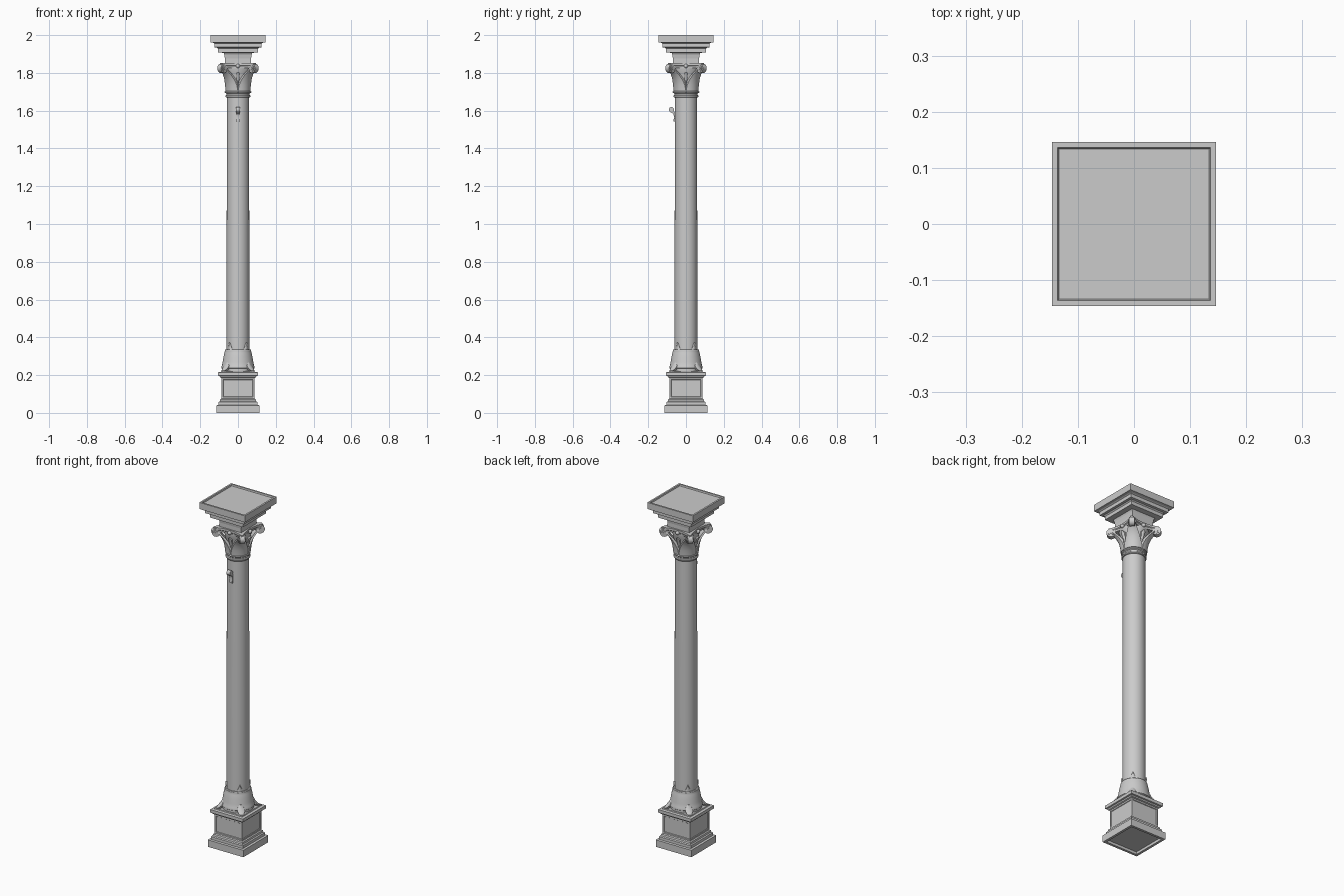
import bpy, bmesh
from math import sin, cos, pi, sqrt, radians
from mathutils import Matrix, Vector

if "Cube" in bpy.data.objects:
    bpy.data.objects.remove(bpy.data.objects["Cube"])


def finish(name, bm, smooth=True):
    bmesh.ops.remove_doubles(bm, verts=bm.verts, dist=1e-5)
    bmesh.ops.recalc_face_normals(bm, faces=bm.faces)
    me = bpy.data.meshes.new(name)
    bm.to_mesh(me)
    bm.free()
    ob = bpy.data.objects.new(name, me)
    bpy.context.collection.objects.link(ob)
    if smooth:
        bpy.ops.object.select_all(action='DESELECT')
        bpy.context.view_layer.objects.active = ob
        ob.select_set(True)
        bpy.ops.object.shade_smooth_by_angle(angle=radians(35))
    return ob


def skin(bm, rings, closed=True):
    """Join successive rings of points with quads."""
    vs = [[bm.verts.new(p) for p in r] for r in rings]
    n = len(vs[0])
    for a, b in zip(vs, vs[1:]):
        for i in range(n if closed else n - 1):
            j = (i + 1) % n
            bm.faces.new((a[i], a[j], b[j], b[i]))
    return vs


def lathe(name, profile, segs=64):
    """Turn (radius, z) points; segs=4 gives a square moulding with half-width = radius."""
    k, off = (sqrt(2), pi / 4) if segs == 4 else (1, 0)
    bm = bmesh.new()
    vs = skin(bm, [[(r * k * cos(off + 2 * pi * i / segs), r * k * sin(off + 2 * pi * i / segs), z)
                    for i in range(segs)] for r, z in profile])
    bm.faces.new(vs[0])
    bm.faces.new(vs[-1])
    return finish(name, bm, segs != 4)


def leaf(bm, path, angle, thick):
    """Curved leaf wrapped round the axis: path rows are (radius, z, half-width)."""
    rings = []
    for r, z, w in path:
        row = []
        for side in (1, -1):
            for i in range(9):
                t = (i / 4 - 1) * side
                a = w * t
                rr = r + (0.004 * (1 - t * t) if side > 0 else -thick)
                d = sqrt(max(rr * rr - a * a * 0.9, 0.0))
                row.append(Matrix.Rotation(angle, 3, 'Z') @ Vector((d, a, z)))
        rings.append(row)
    vs = skin(bm, rings)
    bm.faces.new(vs[0])
    bm.faces.new(vs[-1])


diagonals = [pi / 4 + k * pi / 2 for k in range(4)]
fronts = [k * pi / 2 for k in range(4)]

# Square pedestal, hollow underneath
pedestal = lathe("pedestal", [
    (0.1, 0.015), (0.1, 0), (0.114, 0), (0.114, 0.04), (0.102, 0.042), (0.102, 0.058),
    (0.096, 0.062), (0.094, 0.072), (0.088, 0.076), (0.088, 0.185), (0.095, 0.188),
    (0.097, 0.195), (0.105, 0.197), (0.105, 0.215), (0.09, 0.217), (0.088, 0.222)], 4)

# Sunk panels on the four pedestal sides
bm = bmesh.new()
bm.from_mesh(pedestal.data)
sides = [f for f in bm.faces if abs(f.normal.z) < 0.01 and abs(f.calc_center_median().z - 0.1305) < 0.004]
bmesh.ops.inset_individual(bm, faces=sides, thickness=0.012, depth=0)
bmesh.ops.inset_individual(bm, faces=sides, thickness=0.003, depth=-0.003)
bm.to_mesh(pedestal.data)
bm.free()

# Flared round base
lathe("shaft_base", [
    (0.084, 0.218), (0.084, 0.234), (0.088, 0.237), (0.088, 0.243), (0.085, 0.25), (0.081, 0.27),
    (0.077, 0.295), (0.072, 0.318), (0.07, 0.325), (0.07, 0.331), (0.067, 0.335), (0.05, 0.336)])

# Shaft
lathe("shaft", [(0.06, 0.32), (0.06, 0.9), (0.058, 1.675)])

# Leaf tips rising from the base, and spurs on the pedestal corners
bm = bmesh.new()
for a in diagonals:
    leaf(bm, [(0.062, 0.325, 0.02), (0.061, 0.345, 0.012), (0.062, 0.36, 0.006),
              (0.064, 0.372, 0.001)], a, 0.006)
    leaf(bm, [(0.113, 0.215, 0.004), (0.112, 0.224, 0.012), (0.1, 0.236, 0.02),
              (0.088, 0.25, 0.018), (0.08, 0.268, 0.006)], a, 0.02)
finish("base_leaves", bm)

# Capital neck rings and bell
lathe("capital_bell", [
    (0.05, 1.668), (0.062, 1.669), (0.065, 1.673), (0.065, 1.679), (0.061, 1.683), (0.061, 1.69),
    (0.066, 1.694), (0.067, 1.699), (0.064, 1.704), (0.06, 1.706), (0.06, 1.74), (0.063, 1.77),
    (0.069, 1.80), (0.076, 1.82), (0.076, 1.83)])

# Broad corner leaves
bm = bmesh.new()
for a in diagonals:
    leaf(bm, [(0.064, 1.704, 0.046), (0.067, 1.735, 0.044), (0.074, 1.765, 0.037),
              (0.086, 1.79, 0.029), (0.101, 1.81, 0.022), (0.118, 1.828, 0.017)], a, 0.012)
finish("capital_leaves", bm)

# Corner scrolls with raised eyes
bm = bmesh.new()
for a in diagonals:
    turn = Matrix.Rotation(a, 4, 'Z') @ Matrix.Translation((0.117, 0, 1.824)) @ Matrix.Rotation(pi / 2, 4, 'X')
    for r, w in ((0.024, 0.028), (0.016, 0.034), (0.008, 0.04)):
        bmesh.ops.create_cone(bm, cap_ends=True, segments=28, radius1=r, radius2=r, depth=w, matrix=turn)
finish("capital_scrolls", bm)

# Fine stems and buds on the middle of each capital face
bm = bmesh.new()
for a in fronts:
    leaf(bm, [(0.063, 1.73, 0.002), (0.066, 1.755, 0.005), (0.071, 1.78, 0.01),
              (0.078, 1.797, 0.012), (0.083, 1.806, 0.004)], a, 0.01)
    for r, z, s in ((0.066, 1.699, 0.005), (0.078, 1.836, 0.011)):
        bmesh.ops.create_uvsphere(bm, u_segments=16, v_segments=10, radius=s,
                                  matrix=Matrix.Rotation(a, 4, 'Z') @ Matrix.Translation((r, 0, z)))
finish("capital_buds", bm)

# Concave-sided abacus
bm = bmesh.new()
rings = []
for scale, z in ((0.92, 1.826), (0.94, 1.836), (1.0, 1.84), (1.0, 1.852)):
    ring = []
    for a in fronts:
        for i in range(13):
            t = i / 6 - 1
            p = Vector((0.076 + 0.02 * t * t, 0.088 * t, 0)) * scale
            ring.append(Matrix.Rotation(a, 3, 'Z') @ p + Vector((0, 0, z)))
    rings.append(ring)
vs = skin(bm, rings)
bm.faces.new(vs[0])
bm.faces.new(vs[-1])
finish("abacus", bm)

# Stepped square top with a sunk upper face
lathe("stepped_top", [
    (0.069, 1.845), (0.069, 1.875), (0.072, 1.895), (0.076, 1.906), (0.106, 1.908), (0.106, 1.928),
    (0.112, 1.934), (0.125, 1.936), (0.125, 1.956), (0.132, 1.96), (0.146, 1.962), (0.146, 2.0),
    (0.136, 2.0), (0.134, 1.992)], 4)

# Small hook on the front of the shaft
bm = bmesh.new()
outline = [(-0.055, 1.545), (-0.066, 1.541), (-0.067, 1.55), (-0.062, 1.565), (-0.067, 1.582),
           (-0.08, 1.592), (-0.086, 1.602), (-0.08, 1.614), (-0.07, 1.612), (-0.066, 1.6),
           (-0.055, 1.59)]
vs = skin(bm, [[(x, y, z) for y, z in outline] for x in (-0.009, 0.009)])
bm.faces.new(vs[0])
bm.faces.new(vs[-1])
bmesh.ops.create_cone(bm, cap_ends=True, segments=20, radius1=0.014, radius2=0.014, depth=0.022,
                      matrix=Matrix.Translation((0, -0.077, 1.605)) @ Matrix.Rotation(pi / 2, 4, 'Y'))
finish("shaft_hook", bm)
